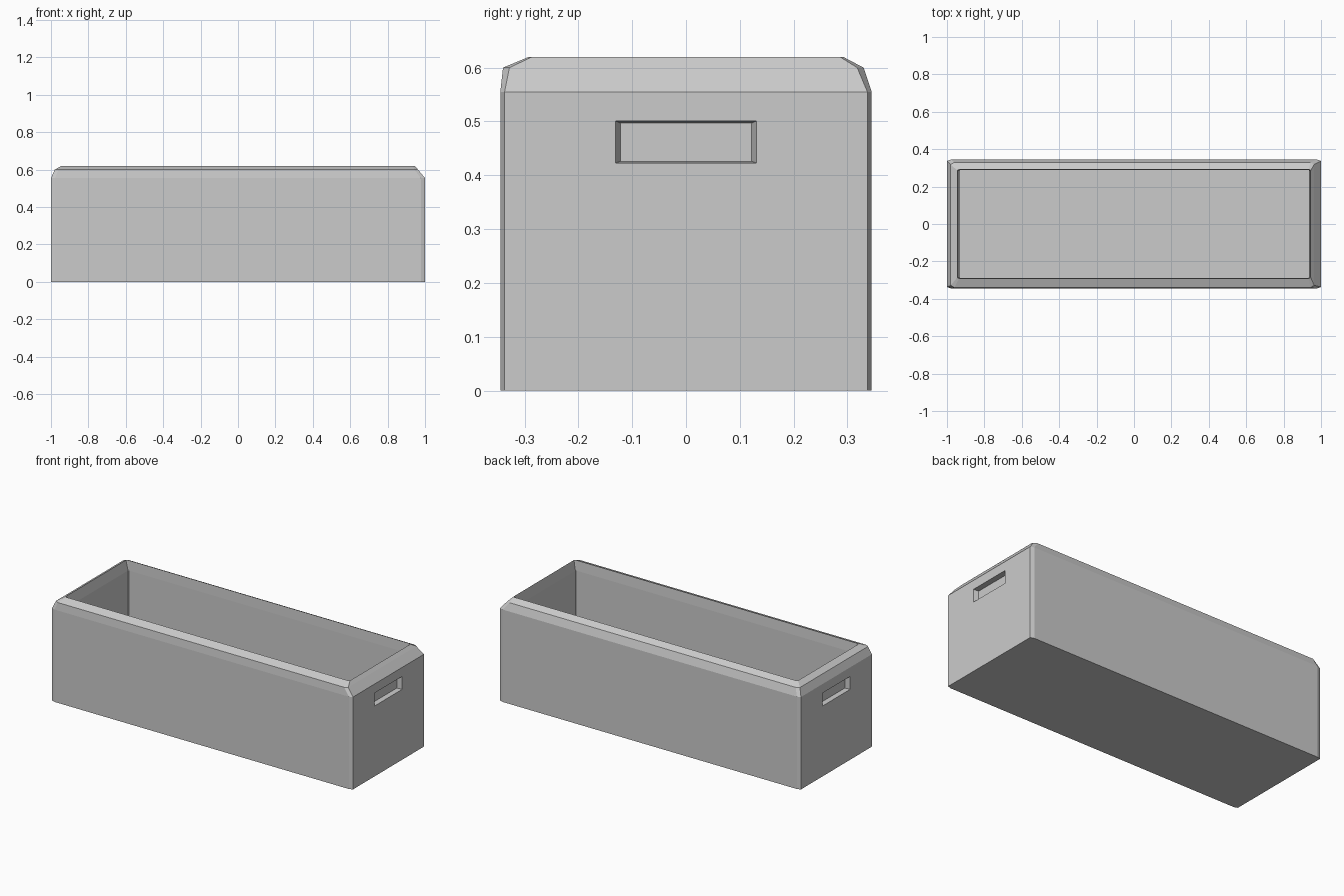
import bpy, bmesh

if "Cube" in bpy.data.objects:
    bpy.data.objects.remove(bpy.data.objects["Cube"])


def ring(bm, x0, x1, y0, y1, z, cx, cy):
    """Rectangle with clipped corners, counter-clockwise."""
    pts = [(x0 + cx, y0), (x1 - cx, y0), (x1, y0 + cy), (x1, y1 - cy),
           (x1 - cx, y1), (x0 + cx, y1), (x0, y1 - cy), (x0, y0 + cy)]
    return [bm.verts.new((x, y, z)) for x, y in pts]


def loft(name, levels):
    """Skin a stack of rings and cap both ends."""
    bm = bmesh.new()
    rings = [ring(bm, *lv) for lv in levels]
    for a, b in zip(rings, rings[1:]):
        for i in range(8):
            j = (i + 1) % 8
            bm.faces.new((a[i], a[j], b[j], b[i]))
    bm.faces.new(rings[0][::-1])
    bm.faces.new(rings[-1])
    bmesh.ops.recalc_face_normals(bm, faces=bm.faces)
    mesh = bpy.data.meshes.new(name)
    bm.to_mesh(mesh)
    bm.free()
    obj = bpy.data.objects.new(name, mesh)
    bpy.context.collection.objects.link(obj)
    return obj


# Trough: outer wall, bevelled rim, inner lip, inner wall, floor
trough = loft("trough", [
    (-1.0, 1.0, -0.345, 0.345, 0.0, 0.022, 0.008),
    (-1.0, 1.0, -0.345, 0.345, 0.555, 0.022, 0.008),
    (-0.98, 0.963, -0.34, 0.33, 0.60, 0.02, 0.012),
    (-0.945, 0.945, -0.292, 0.292, 0.62, 0.01, 0.006),
    (-0.932, 0.935, -0.288, 0.29, 0.56, 0.003, 0.003),
    (-0.932, 0.935, -0.288, 0.29, 0.05, 0.003, 0.003),
])


# Tapered handle recesses in both ends
def handle_cutter(name, side):
    bm = bmesh.new()
    loops = []
    for x, hy, z0, z1 in ((0.97, 0.122, 0.426, 0.497), (1.01, 0.1335, 0.422, 0.502)):
        loops.append([bm.verts.new((side * x, y, z)) for y, z in
                      ((-hy, z0), (hy, z0), (hy, z1), (-hy, z1))])
    a, b = loops
    for i in range(4):
        j = (i + 1) % 4
        bm.faces.new((a[i], a[j], b[j], b[i]))
    bm.faces.new(a[::-1])
    bm.faces.new(b)
    bmesh.ops.recalc_face_normals(bm, faces=bm.faces)
    mesh = bpy.data.meshes.new(name)
    bm.to_mesh(mesh)
    bm.free()
    obj = bpy.data.objects.new(name, mesh)
    bpy.context.collection.objects.link(obj)
    obj.hide_render = True
    obj.display_type = 'WIRE'
    return obj


for side, label in ((1, "right"), (-1, "left")):
    mod = trough.modifiers.new(label + "_handle", 'BOOLEAN')
    mod.operation = 'DIFFERENCE'
    mod.solver = 'EXACT'
    mod.object = handle_cutter(label + "_handle_cutter", side)
